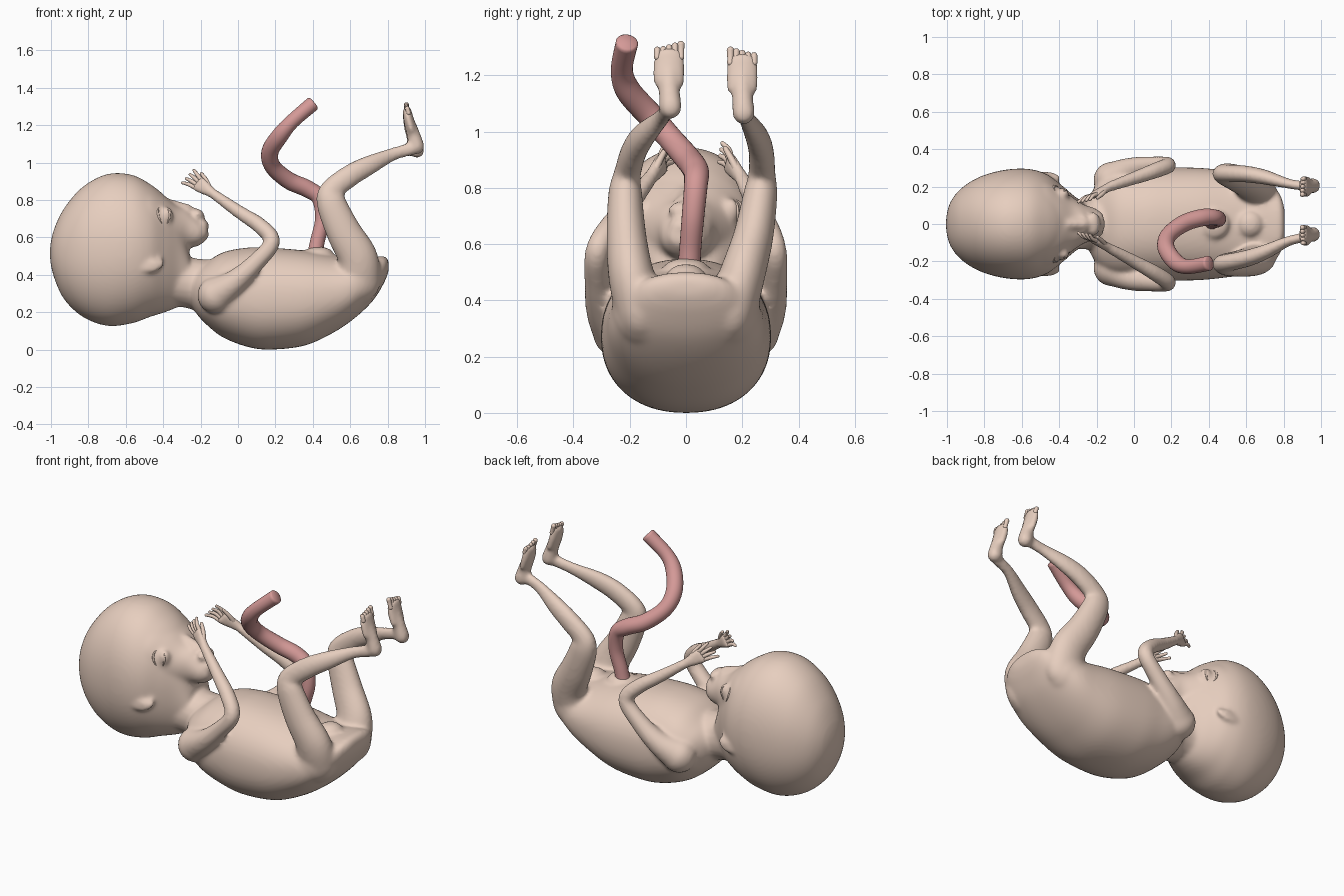
import bpy, bmesh, math
from mathutils import Vector, Matrix

if "Cube" in bpy.data.objects:
    bpy.data.objects.remove(bpy.data.objects["Cube"])


def material(name, rgb):
    m = bpy.data.materials.new(name)
    m.diffuse_color = (*rgb, 1)
    m.use_nodes = True
    m.node_tree.nodes["Principled BSDF"].inputs["Base Color"].default_value = m.diffuse_color
    return m


SKIN = material("skin", (0.80, 0.62, 0.52))
CORD = material("cord_pink", (0.66, 0.32, 0.31))


def spline(pts, n=6):
    """Catmull-Rom through tuples of any length."""
    out = []
    for i in range(len(pts) - 1):
        p = [pts[max(i - 1, 0)], pts[i], pts[i + 1], pts[min(i + 2, len(pts) - 1)]]
        for k in range(n):
            t = k / n
            out.append(tuple(0.5 * (2 * b + (c - a) * t + (2 * a - 5 * b + 4 * c - d) * t * t
                                    + (3 * b - a - 3 * c + d) * t ** 3) for a, b, c, d in zip(*p)))
    return out + [tuple(pts[-1])]


def loft(bm, rings, caps=True):
    vs = [[bm.verts.new(v) for v in r] for r in rings]
    n = len(vs[0])
    for a, b in zip(vs, vs[1:]):
        for i in range(n):
            bm.faces.new((a[i], a[(i + 1) % n], b[(i + 1) % n], b[i]))
    if caps:
        bm.faces.new(vs[0][::-1])
        bm.faces.new(vs[-1])


def trunk(bm, sections, e=1.0, sides=72):
    """Loft along x from (x, z low, z high, half width)."""
    rings = []
    for x, lo, hi, w in spline(sections, 10):
        ring = []
        for i in range(sides):
            a = 2 * math.pi * i / sides
            c, s = math.cos(a), math.sin(a)
            ring.append((x, w * math.copysign(abs(c) ** e, c),
                         (lo + hi) / 2 + (hi - lo) / 2 * math.copysign(abs(s) ** e, s)))
        rings.append(ring)
    loft(bm, rings)


def blob(bm, c, r, rot=0.0):
    r = (r, r, r) if isinstance(r, (int, float)) else r
    m = Matrix.Translation(c) @ Matrix.Rotation(rot, 4, 'Y') @ Matrix.Diagonal((*r, 1))
    bmesh.ops.create_uvsphere(bm, u_segments=24, v_segments=14, radius=1, matrix=m)


def tube(bm, pts, n=6, sides=20, wide=1.0, ends=True):
    """Tube through (x, y, z, radius); wide stretches it sideways."""
    path = spline(pts, n)
    rings = []
    for i, p in enumerate(path):
        t = (Vector(path[min(i + 1, len(path) - 1)][:3]) - Vector(path[max(i - 1, 0)][:3])).normalized()
        u = t.cross(Vector((0, 1, 0))).normalized()
        v = u.cross(t) * wide
        rings.append([Vector(p[:3]) + p[3] * (u * math.cos(2 * math.pi * k / sides)
                                              + v * math.sin(2 * math.pi * k / sides)) for k in range(sides)])
    loft(bm, rings, ends)
    if ends:
        for p in (path[0], path[-1]):
            blob(bm, p[:3], (p[3] * 0.98, p[3] * wide * 0.98, p[3] * 0.98))


def finish(bm, name, mat, voxel=0):
    bmesh.ops.recalc_face_normals(bm, faces=bm.faces)
    me = bpy.data.meshes.new(name)
    bm.to_mesh(me)
    bm.free()
    ob = bpy.data.objects.new(name, me)
    bpy.context.collection.objects.link(ob)
    me.materials.append(mat)
    bpy.context.view_layer.objects.active = ob
    bpy.ops.object.select_all(action='DESELECT')
    ob.select_set(True)
    if voxel:
        rm = ob.modifiers.new("fuse", 'REMESH')
        rm.mode = 'VOXEL'
        rm.voxel_size = voxel
        sm = ob.modifiers.new("soften", 'SMOOTH')
        sm.factor = 0.5
        sm.iterations = 14
        for m in ("fuse", "soften"):
            bpy.ops.object.modifier_apply(modifier=m)
    bpy.ops.object.shade_smooth_by_angle(angle=math.radians(60))
    return ob


body = bmesh.new()
digits = bmesh.new()

# Head, face wedge, torso and neck
trunk(body, [(-1.005, .48, .55, .03), (-.985, .39, .64, .11), (-.93, .27, .755, .185),
             (-.83, .175, .87, .25), (-.7, .127, .938, .288), (-.57, .14, .935, .295),
             (-.47, .175, .885, .268), (-.39, .2, .82, .21), (-.32, .23, .73, .15),
             (-.26, .28, .53, .11)], 0.95)
trunk(body, [(-.56, .42, .9, .24), (-.48, .44, .88, .24), (-.4, .48, .828, .195), (-.33, .515, .775, .145),
             (-.27, .54, .75, .105), (-.21, .555, .70, .085), (-.165, .59, .665, .055)], 0.95)
trunk(body, [(-.25, .24, .40, .12), (-.22, .19, .43, .18), (-.17, .135, .465, .245), (-.08, .065, .52, .285),
             (.05, .015, .545, .295), (.17, 0, .545, .302), (.35, .02, .53, .3), (.5, .085, .505, .285),
             (.62, .165, .49, .268), (.72, .26, .495, .225), (.78, .355, .5, .16), (.806, .42, .475, .08)], 0.9)
tube(body, [(-.42, 0, .38, .16), (-.28, 0, .36, .135), (-.12, 0, .33, .15)])

# Chin, lips, nose, pelvis and cord root
blob(body, (-.2, 0, .615), (.045, .065, .04))
blob(body, (-.188, 0, .668), (.036, .062, .028), .6)
blob(body, (-.215, 0, .722), (.04, .065, .03), .6)
tube(body, [(-.36, 0, .775, .03), (-.31, 0, .76, .03), (-.265, 0, .748, .03)])
blob(body, (.62, 0, .485), (.07, .07, .045))
blob(body, (.43, 0, .515), (.08, .08, .035))

for s in (1, -1):
    blob(body, (-.272, s * .027, .74), .024)
    # Eyeballs and ears
    blob(body, (-.385, s * .162, .715), (.038, .03, .05), .3)
    blob(body, (-.47, s * .25, .455), (.065, .03, .028), -.1)
    tube(body, [(-.415, s * .236, .48, .013), (-.41, s * .25, .455, .015), (-.45, s * .262, .43, .016),
                (-.5, s * .268, .432, .015), (-.53, s * .262, .45, .013)])

    # Arms
    def side(p, shift):
        return (p[0], s * (p[1] - (shift if s < 0 else 0)), *p[2:])
    arm = [(-.12, .235, .29, .1), (-.02, .29, .36, .066), (.09, .312, .46, .05), (.182, .315, .575, .044),
           (.12, .288, .66, .043), (0, .245, .74, .036), (-.13, .2, .832, .028)]
    tube(body, [side(p, k) for p, k in zip(arm, (0, 0, 0, .0, .02, .045, .07))])
    # Hands
    for i in range(4):
        f = i / 3
        wrist = side((-.13, .2, .832, .026), .07)
        knuckle = (-.225 + .03 * f, .152 + .008 * f, .865 + .04 * f)
        tip = (-.297 + .062 * f, .118 + .012 * f, .892 + .066 * f)
        mid = tuple((a + b) / 2 + o for a, b, o in zip(knuckle, tip, (-.004, .006, .005)))
        base = tuple(a * .75 + b * .25 for a, b in zip(knuckle, (-.13, .2, .832)))
        tube(body, [wrist, side((*knuckle, .021), .07)], sides=12)
        tube(digits, [side((*q, r), .07) for q, r in ((base, .012), (knuckle, .0125), (mid, .0105), (tip, .008))], 4, 10)
    tube(digits, [side(q, .07) for q in ((-.15, .185, .855, .015), (-.17, .16, .905, .012),
                                         (-.195, .14, .94, .009))], 4, 10)

    # Legs, deeper front to back than they are wide
    ys = (.16, .2, .24, .265, .27, .267, .25, .215, .2) if s > 0 else \
         (.16, .195, .212, .216, .208, .185, .15, .09, .068)
    leg = [(.64, .37, .125), (.64, .49, .108), (.565, .63, .094), (.5, .78, .08), (.5, .85, .064),
           (.6, .93, .06), (.7, .985, .053), (.83, 1.045, .036), (.935, 1.075, .036)]
    tube(body, [(x, s * y, z, r) for (x, z, r), y in zip(leg, ys)], wide=.76)
    # Buttock and hip fill so the thigh flows into the torso
    blob(body, (.62, s * .15, .36), (.13, .115, .13))
    # Feet
    fy = .2 if s > 0 else -.06
    dz = -.02 if s > 0 else 0
    tube(body, [(.957, fy + .005, 1.085 + dz, .042), (.935, fy, 1.16 + dz, .036),
                (.915, fy, 1.22 + dz, .031), (.905, fy, 1.275 + dz, .022)])
    tube(body, [(.93, fy, 1.17 + dz, .026), (.912, fy, 1.23 + dz, .027),
                (.905, fy, 1.278 + dz, .024)], wide=2.2)
    for i in range(5):
        y = fy + s * (i - 2) * .021
        top = 1.32 - .005 * i + dz
        tube(digits, [(.912, y, 1.265 + dz, .012), (.905, y, 1.29 + dz, .012),
                      (.9, y, top - .011, .0135 - .001 * i)], 4, 10)

skin = finish(body, "body", SKIN, 0.0105)
finish(digits, "fingers_and_toes", SKIN)

# Closed eyelid creases laid onto the face
lids = bmesh.new()
for s in (1, -1):
    for dx, bow in ((.012, .012), (-.03, -.02)):
        line = []
        for k in range(7):
            t = k / 3 - 1
            p = Vector((-.385 + dx + bow * (1 - t * t), s * .19, .72 - .045 * t))
            hit = skin.closest_point_on_mesh(p)[1]
            line.append((*hit, .002 + .004 * (1 - t * t)))
        tube(lids, line, 2, 8)
finish(lids, "eyelid_creases", SKIN)

# Umbilical cord with a slightly recessed cut end
cord = bmesh.new()
path = [(.41, .01, .5, .042), (.425, .015, .58, .039), (.452, .025, .7, .04), (.435, .035, .81, .042),
        (.37, .035, .86, .046), (.27, .005, .905, .046), (.185, -.06, .98, .044), (.172, -.13, 1.06, .046),
        (.225, -.205, 1.145, .045), (.29, -.228, 1.22, .039), (.4, -.21, 1.315, .04)]
tube(cord, path, 8, 24, ends=False)
caps = bmesh.ops.holes_fill(cord, edges=[e for e in cord.edges if e.is_boundary], sides=0)["faces"]
cut = max(caps, key=lambda f: f.calc_center_median().z)
bmesh.ops.inset_individual(cord, faces=[cut], thickness=.007, depth=-.006)
finish(cord, "umbilical_cord", CORD)
